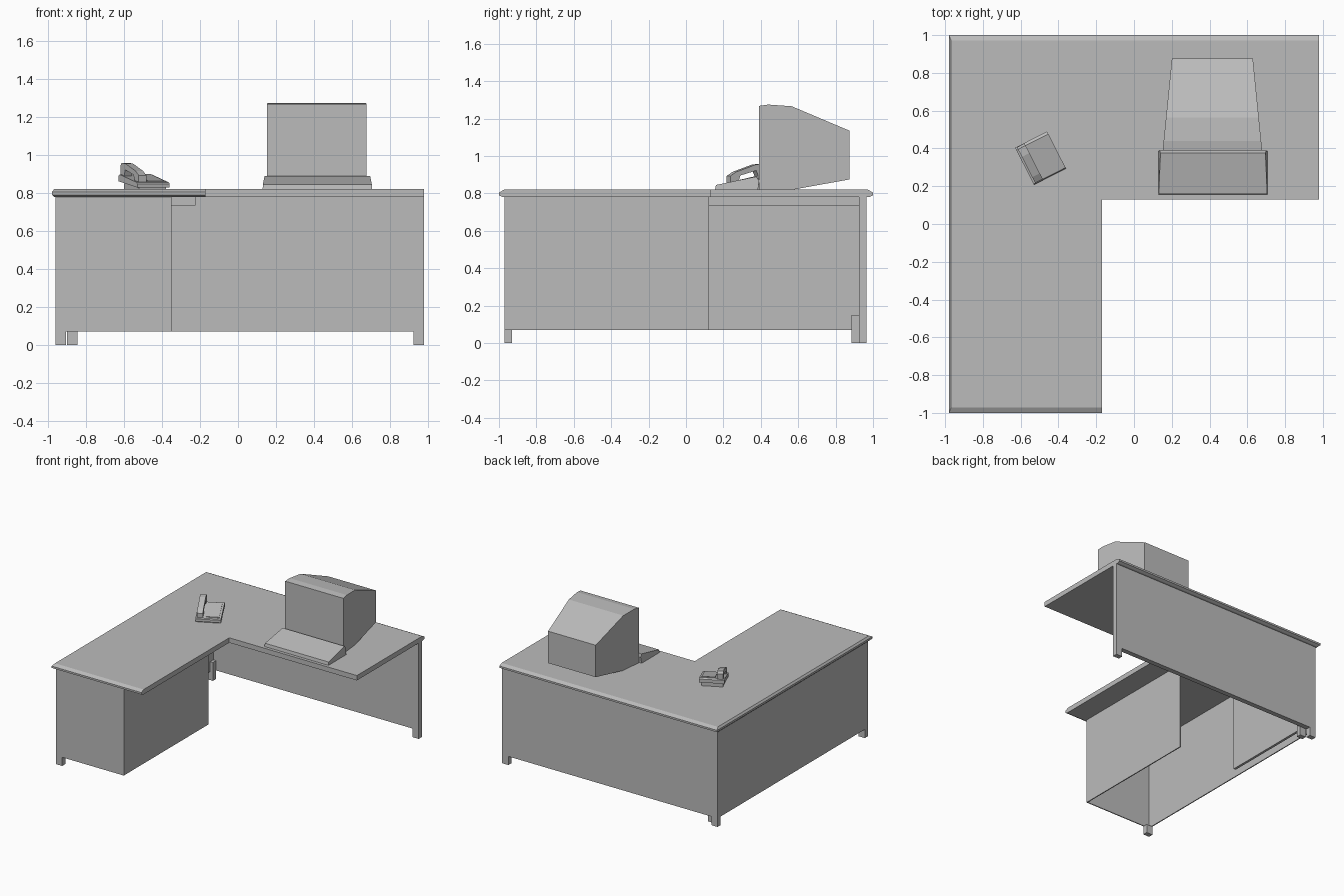
import bpy, bmesh, math
from mathutils import Matrix

if "Cube" in bpy.data.objects:
    bpy.data.objects.remove(bpy.data.objects["Cube"], do_unlink=True)

grey = bpy.data.materials.new("plain grey")
grey.use_nodes = True
GREY = (0.5, 0.5, 0.5, 1)
grey.diffuse_color = GREY
grey.node_tree.nodes["Principled BSDF"].inputs["Base Color"].default_value = GREY


def make(name, bm, matrix=None):
    bmesh.ops.recalc_face_normals(bm, faces=bm.faces)
    mesh = bpy.data.meshes.new(name)
    bm.to_mesh(mesh)
    bm.free()
    mesh.materials.append(grey)
    obj = bpy.data.objects.new(name, mesh)
    bpy.context.collection.objects.link(obj)
    if matrix:
        obj.matrix_world = matrix
    return obj


def loft(name, rings, matrix=None):
    """Join equal rings of points and cap both ends."""
    bm = bmesh.new()
    loops = [[bm.verts.new(p) for p in ring] for ring in rings]
    n = len(loops[0])
    for a, b in zip(loops, loops[1:]):
        for i in range(n):
            j = (i + 1) % n
            bm.faces.new((a[i], a[j], b[j], b[i]))
    bm.faces.new(loops[0])
    bm.faces.new(loops[-1])
    return make(name, bm, matrix)


def box(name, x0, x1, y0, y1, z0, z1, matrix=None):
    return loft(name, [[(x0, y0, z), (x1, y0, z), (x1, y1, z), (x0, y1, z)]
                       for z in (z0, z1)], matrix)


def extrude_side(name, profile, x0, x1, matrix=None):
    """Side profile of (y, z) points stretched across x."""
    return loft(name, [[(x, y, z) for y, z in profile] for x in (x0, x1)], matrix)


# L-shaped desktop with bevelled left, front and back edges
def desktop_ring(z, side, end):
    return [(-0.98 + side, -1 + end, z), (-0.17, -1 + end, z), (-0.17, 0.13, z),
            (0.98, 0.13, z), (0.98, 1 - end, z), (-0.98 + side, 1 - end, z)]


loft("desktop", [desktop_ring(0.78, 0.01, 0.02), desktop_ring(0.79, 0, 0),
                 desktop_ring(0.805, 0, 0), desktop_ring(0.82, 0.012, 0.028)])

# Panels
BASE, TOP = 0.07, 0.78
T = 0.008
box("back_panel", -0.96, 0.98, 0.925, 0.965, BASE, TOP)
box("left_panel", -0.96, -0.96 + T, -0.97, 0.93, BASE, TOP)
box("front_panel", -0.96, -0.35, -0.97, -0.97 + T, BASE, TOP)
box("pedestal_panel", -0.35 - T, -0.35, -0.97, 0.12, BASE, TOP)

# Inner support under the corner
box("inner_panel", -0.89, -0.87, 0.12, 0.925, BASE, 0.74)
box("under_shelf", -0.89, -0.225, 0.12, 0.925, 0.735, TOP)
box("inner_foot", -0.9, -0.845, 0.885, 0.925, 0, 0.15)

# Feet
for name, x, y in (("front_foot", -0.96, -0.97), ("back_foot_a", -0.96, 0.925),
                   ("back_foot_b", 0.925, 0.925)):
    box(name, x, x + 0.055, y, y + 0.04, 0, BASE)

# Monitor: side profile narrowing to the back
profile = [(0.39, 0.82), (0.39, 1.268), (0.44, 1.275), (0.565, 1.266),
           (0.875, 1.135), (0.875, 0.875), (0.57, 0.82)]


def half_width(y):
    return 0.263 - 0.1 * max(0, y - 0.39)


loft("monitor", [[(0.415 + s * half_width(y), y, z) for y, z in profile]
                 for s in (-1, 1)])

# Keyboard wedge with sloping ends
keys = [(0.155, 0.82), (0.385, 0.82), (0.39, 0.87), (0.375, 0.89), (0.16, 0.845)]
loft("keyboard", [[(0.418 + s * (0.288 - 0.2 * max(0, z - 0.84)), y, z)
                   for y, z in keys] for s in (-1, 1)])

# Telephone, turned on the desk
turn = Matrix.Translation((-0.495, 0.349, 0)) @ Matrix.Rotation(math.radians(27), 4, "Z")
extrude_side("phone_body", [(-0.11, 0.828), (0.11, 0.862), (0.11, 0.89),
                            (0.095, 0.897), (-0.105, 0.855), (-0.11, 0.848)],
             -0.095, 0.095, turn)
box("phone_foot", -0.08, 0.08, -0.1, 0.075, 0.82, 0.85, turn)
extrude_side("phone_key_plate", [(-0.09, 0.855), (0.08, 0.89), (0.08, 0.899),
                                 (-0.09, 0.863)], -0.02, 0.08, turn)
handset = [(-0.105, 0.858), (-0.105, 0.893), (-0.07, 0.915), (0.05, 0.955),
           (0.095, 0.958), (0.108, 0.94), (0.105, 0.895), (0.065, 0.888),
           (0.05, 0.922), (-0.045, 0.896), (-0.055, 0.866)]
extrude_side("phone_handset", handset, -0.085, -0.04, turn)
